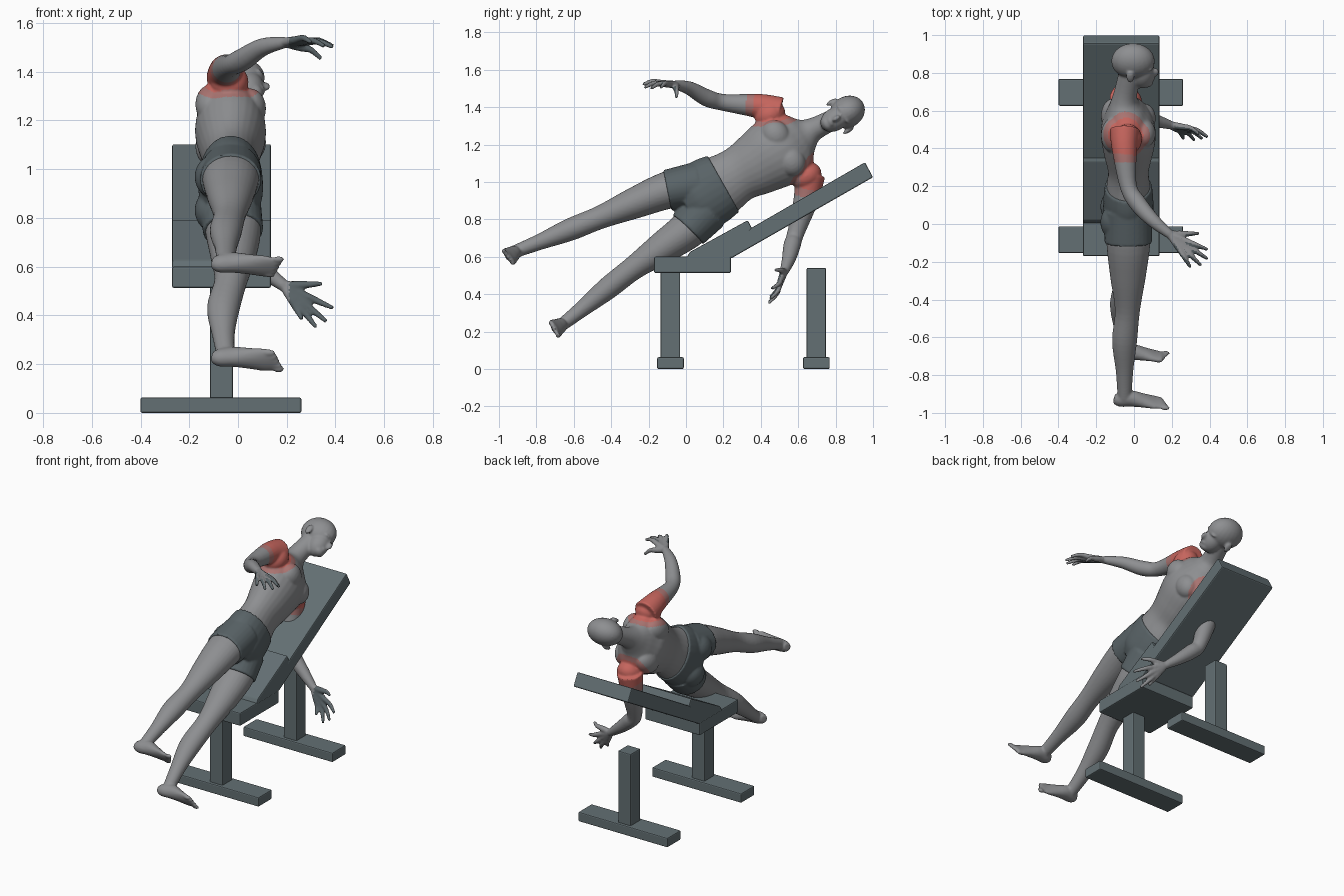
import bpy, bmesh, math
from mathutils import Vector, Matrix

if "Cube" in bpy.data.objects:
    bpy.data.objects.remove(bpy.data.objects["Cube"])


def material(name, rgb):
    m = bpy.data.materials.new(name)
    m.use_nodes = True
    m.diffuse_color = (*rgb, 1)
    m.node_tree.nodes["Principled BSDF"].inputs["Base Color"].default_value = (*rgb, 1)
    return m


SKIN = material("grey skin", (.27, .275, .285))
RED = material("muscle red", (.56, .13, .11))
PALE = material("faded red", (.40, .175, .165))
SLATE = material("slate shorts", (.10, .125, .135))
BENCH = material("slate bench", (.125, .16, .172))

# Body directions: forward, towards the left side, towards the head
FWD = Vector((1, 0, 0))
LEFT = Vector((0, .51, -.86))
UP = Vector((0, .86, .51))


# ---------- bench ----------
def prism(name, profile, x0, x1):
    bm = bmesh.new()
    face = bm.faces.new([bm.verts.new((x0, y, z)) for y, z in profile])
    out = bmesh.ops.extrude_face_region(bm, geom=[face])
    verts = [g for g in out["geom"] if isinstance(g, bmesh.types.BMVert)]
    bmesh.ops.translate(bm, verts=verts, vec=(x1 - x0, 0, 0))
    bmesh.ops.recalc_face_normals(bm, faces=bm.faces)
    me = bpy.data.meshes.new(name)
    bm.to_mesh(me)
    bm.free()
    me.materials.append(BENCH)
    ob = bpy.data.objects.new(name, me)
    bpy.context.collection.objects.link(ob)
    bev = ob.modifiers.new("soft edges", 'BEVEL')
    bev.width, bev.segments = .007, 2


def box(name, x0, x1, y0, y1, z0, z1):
    prism(name, [(y0, z0), (y1, z0), (y1, z1), (y0, z1)], x0, x1)


box("seat", -.27, .135, -.17, .24, .513, .6)
prism("seat_wedge", [(.0, .59), (.02, .625), (.33, .795), (.353, .752), (.24, .59)], -.27, .135)
prism("back_board", [(.24, .59), (.195, .665), (.957, 1.105), (1, 1.025)], -.27, .135)
for name, y, top in (("front", -.083, .53), ("rear", .697, .54)):
    box(name + "_post", -.115, -.02, y - .052, y + .052, .05, top)
    box(name + "_foot_bar", -.4, .26, y - .071, y + .071, 0, .063)


# ---------- body building helpers ----------
def spline(pts, steps=5):
    """Smooth rows of (x, y, z, radius a, radius b)."""
    rows = []
    for i in range(len(pts) - 1):
        p0, p1 = pts[max(i - 1, 0)], pts[i]
        p2, p3 = pts[i + 1], pts[min(i + 2, len(pts) - 1)]
        for s in range(steps):
            t = s / steps
            rows.append([b + .5 * t * (c - a + t * (2 * a - 5 * b + 4 * c - d + t * (3 * (b - c) + d - a)))
                         for a, b, c, d in zip(p0, p1, p2, p3)])
    return rows + [list(pts[-1])]


def tube(bm, pts, side=FWD, grow=0.0, sides=28):
    rows = spline([p if len(p) == 5 else (*p, p[3]) for p in pts])
    cen = [Vector(r[:3]) for r in rows]
    rings = []
    for i, r in enumerate(rows):
        t = (cen[min(i + 1, len(cen) - 1)] - cen[max(i - 1, 0)]).normalized()
        u = (side - t * side.dot(t)).normalized()
        v = t.cross(u)
        ring = []
        for k in range(sides):
            a = math.tau * k / sides
            ring.append(bm.verts.new(cen[i] + u * math.cos(a) * (r[3] + grow) + v * math.sin(a) * (r[4] + grow)))
        rings.append(ring)
    for lo, hi in zip(rings, rings[1:]):
        for k in range(sides):
            j = (k + 1) % sides
            bm.faces.new((lo[k], lo[j], hi[j], hi[k]))
    bm.faces.new(rings[0][::-1])
    bm.faces.new(rings[-1])


def blob(bm, centre, radii, axes=(FWD, LEFT, UP)):
    rot = Matrix([a.normalized() for a in axes]).transposed().to_4x4()
    mat = Matrix.Translation(centre) @ rot @ Matrix.Diagonal((*radii, 1))
    bmesh.ops.create_uvsphere(bm, u_segments=24, v_segments=16, radius=1, matrix=mat)


def fuse(name, bm, voxel, relax):
    """Melt overlapping volumes into one smooth skin."""
    bmesh.ops.recalc_face_normals(bm, faces=bm.faces)
    me = bpy.data.meshes.new(name + "_parts")
    bm.to_mesh(me)
    bm.free()
    ob = bpy.data.objects.new(name, me)
    bpy.context.collection.objects.link(ob)
    rm = ob.modifiers.new("fuse", 'REMESH')
    rm.mode, rm.voxel_size, rm.use_smooth_shade = 'VOXEL', voxel, True
    sm = ob.modifiers.new("relax", 'SMOOTH')
    sm.factor, sm.iterations = .5, relax
    bpy.context.view_layer.update()
    fused = bpy.data.meshes.new_from_object(ob.evaluated_get(bpy.context.evaluated_depsgraph_get()))
    ob.modifiers.clear()
    ob.data = fused
    fused.materials.clear()
    return ob


# ---------- body sections ----------
trunk = [(-.03, .0, .87, .10, .09), (-.03, .06, .905, .165, .12), (-.03, .13, .95, .175, .122),
         (-.03, .2, .99, .162, .115), (-.03, .28, 1.04, .148, .108), (-.03, .37, 1.09, .168, .128),
         (-.03, .46, 1.145, .19, .145), (-.035, .53, 1.185, .195, .138), (-.045, .59, 1.225, .165, .105),
         (-.05, .64, 1.255, .095, .076), (-.045, .69, 1.285, .062, .062), (-.02, .8, 1.34, .055, .06)]
right_leg = [(-.03, .07, .99, .115, .11), (-.03, -.1, .955, .116, .1), (-.032, -.28, .885, .094, .083),
             (-.035, -.46, .81, .066, .062), (-.05, -.62, .745, .066, .06), (-.05, -.78, .68, .046, .043),
             (-.05, -.92, .625, .037, .034)]
left_leg = [(-.03, .11, .85, .115, .115), (-.02, .01, .745, .114, .103), (-.02, -.13, .645, .094, .086),
            (-.03, -.28, .54, .067, .064), (-.06, -.42, .43, .067, .06), (-.06, -.55, .325, .047, .044),
            (-.05, -.665, .235, .037, .034)]
right_arm = [(-.05, .5, 1.375, .08), (-.05, .39, 1.405, .066), (-.03, .2, 1.425, .045),
             (.02, .11, 1.45, .046), (.1, .02, 1.5, .037), (.19, -.055, 1.52, .024)]
left_arm = [(-.05, .665, 1.04, .08), (-.05, .64, .9, .066), (-.03, .585, .72, .045),
            (.02, .567, .66, .046), (.1, .55, .59, .037), (.19, .525, .52, .024)]

body = bmesh.new()
tube(body, trunk, side=LEFT)
for limb in (right_leg, left_leg, right_arm, left_arm):
    tube(body, limb)

# Chest, shoulder blades and shoulders
for s in (-1, 1):
    mid = Vector((-.035, .52, 1.18))
    blob(body, mid + LEFT * s * .08 + FWD * .085, (.065, .085, .075))
    blob(body, mid + LEFT * s * .1 - FWD * .075, (.065, .075, .1))
    blob(body, mid + LEFT * s * .19 + UP * .03, (.078, .07, .085))
    blob(body, Vector((-.095, .05, .9)) + LEFT * s * .08, (.075, .08, .09))

# Head
skull = Vector((-.005, .862, 1.374))
blob(body, skull, (.115, .084, .098))
blob(body, skull + FWD * .045 - UP * .075, (.066, .062, .085))
blob(body, skull + FWD * .07 - UP * .125, (.038, .04, .03))
blob(body, skull + FWD * .112 - UP * .068, (.026, .014, .026))
blob(body, skull + FWD * .1 - UP * .105, (.016, .026, .012))
blob(body, skull + FWD * .088 - UP * .025, (.024, .058, .014))
for s in (-1, 1):
    blob(body, skull + LEFT * s * .088 - UP * .045 - FWD * .015, (.022, .012, .034))


# Feet, with the big toe on the inner side
def foot(ankle, down, inner):
    a, d = Vector(ankle), down.normalized()
    w = d.cross(FWD) * inner
    rows = [(-.105, .03, .022, .025), (-.075, .036, .036, .04), (-.02, .03, .04, .045),
            (.05, .043, .046, .032), (.11, .055, .052, .02), (.15, .06, .046, .013)]
    tube(body, [(*(a + d * dn + FWD * (x - a.x)), wd, dp) for x, dn, wd, dp in rows], side=w)
    for i in range(5):
        c = a + d * .062 + w * (.04 - i * .02) + FWD * (.166 - i * .009 - a.x)
        blob(body, c, (.024, .014 if i == 0 else .009, .012), (FWD, w, d))


foot((-.05, -.9, .635), Vector((0, -.8, -.6)), 1)
foot((-.05, -.65, .245), Vector((0, -.87, -.5)), -1)

# Handle inner side of each foot above; hands are fans of fingers from the wrist
right_tips = [(.39, -.135, 1.505), (.39, -.185, 1.5), (.355, -.22, 1.505), (.3, -.23, 1.52)]
left_tips = [(.39, .46, .43), (.362, .45, .375), (.32, .442, .352), (.262, .45, .385)]
for arm, tips, thumb, bulge in ((right_arm, right_tips, (.342, -.05, 1.452), Vector((0, 0, .018))),
                                (left_arm, left_tips, (.345, .475, .53), Vector((0, .018, 0)))):
    wrist = Vector(arm[-1][:3])
    for tip, root, mid in [(t, .021, .0165) for t in tips] + [(thumb, .02, .018)]:
        end = Vector(tip)
        path = [(wrist, root), (wrist.lerp(end, .45) + bulge * .6, mid),
                (wrist.lerp(end, .72) + bulge, .0135), (end, .009)]
        tube(body, [(*p, r) for p, r in path], side=Vector((1, .3, .2)), sides=12)

figure = fuse("body", body, .007, 3)
for m in (SKIN, RED, PALE, SLATE):
    figure.data.materials.append(m)

# Highlight the shoulders by distance, and the palms by direction
shoulders = [(Vector((-.04, .46, 1.4)), .115, .15), (Vector((-.04, .668, 1.03)), .095, .13)]
wrists = [Vector(a[-1][:3]) for a in (right_arm, left_arm)]
for p in figure.data.polygons:
    p.material_index = 0
    for c, inner, outer in shoulders:
        dist = (p.center - c).length
        if dist < outer:
            p.material_index = 1 if dist < inner else 2
    for w in wrists:
        if (p.center - w).length < .28 and p.center.x > w.x + .02 and p.normal.y < -.1:
            p.material_index = 3

# ---------- shorts ----------
cloth = bmesh.new()
tube(cloth, trunk[:4], side=LEFT, grow=.01)
tube(cloth, right_leg[:2], grow=.01)
tube(cloth, left_leg[:2], grow=.01)
for s in (-1, 1):
    blob(cloth, Vector((-.095, .05, .9)) + LEFT * s * .08, (.083, .088, .098))
shorts = fuse("shorts", cloth, .008, 2)
shorts.data.materials.append(SLATE)
for p in shorts.data.polygons:
    p.material_index = 0
